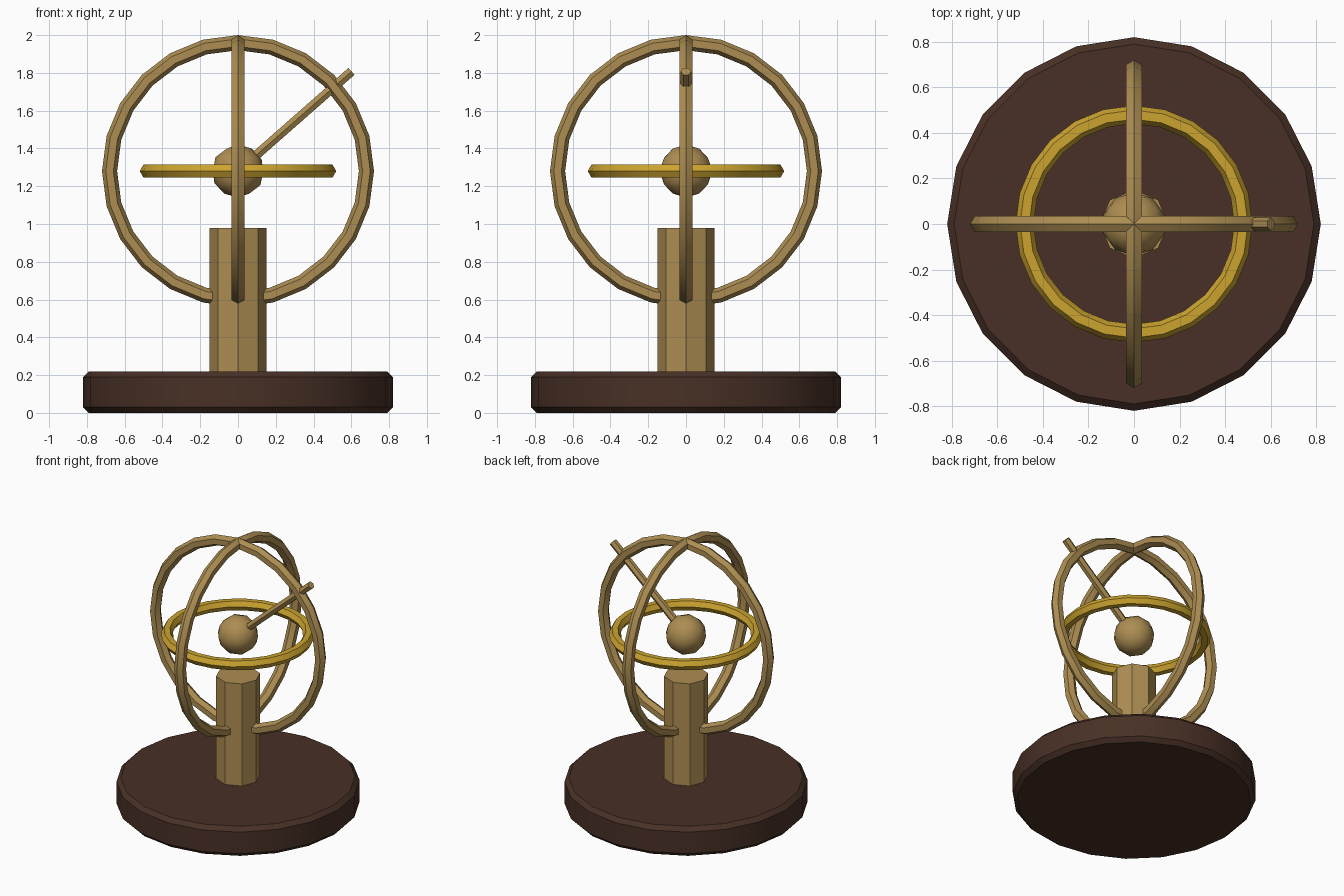
import bpy
import math

if "Cube" in bpy.data.objects:
    bpy.data.objects.remove(bpy.data.objects["Cube"])

CENTRE_Z = 1.28
HALF_PI = math.pi / 2


def material(name, rgb):
    mat = bpy.data.materials.new(name)
    mat.diffuse_color = (*rgb, 1)
    mat.use_nodes = True
    mat.node_tree.nodes["Principled BSDF"].inputs["Base Color"].default_value = mat.diffuse_color
    return mat


wood = material("dark_wood", (0.065, 0.030, 0.019))
brass = material("brass", (0.42, 0.27, 0.085))
gold = material("gold", (0.60, 0.37, 0.028))


def finish(name, mat):
    obj = bpy.context.object
    obj.name = name
    obj.data.materials.append(mat)
    bpy.ops.object.shade_smooth_by_angle(angle=math.radians(30))
    return obj


def cylinder(name, mat, sides, radius, depth, location, rotation=(0, 0, 0)):
    bpy.ops.mesh.primitive_cylinder_add(vertices=sides, radius=radius, depth=depth,
                                        location=location, rotation=rotation)
    return finish(name, mat)


def ring(name, mat, radius, rotation=(0, 0, 0)):
    bpy.ops.mesh.primitive_torus_add(major_segments=24, minor_segments=6,
                                     major_radius=radius, minor_radius=0.04,
                                     location=(0, 0, CENTRE_Z), rotation=rotation)
    return finish(name, mat)


# Round wooden base with chamfered rims
base = cylinder("base", wood, 20, 0.82, 0.22, (0, 0, 0.11))
bevel = base.modifiers.new("chamfer", "BEVEL")
bevel.width = 0.03
bevel.segments = 1
bevel.limit_method = "ANGLE"
bevel.angle_limit = math.radians(40)

# Octagonal post
cylinder("post", brass, 8, 0.15, 0.78, (0, 0, 0.59))

# Two crossed upright rings and the level inner ring
ring("upright_ring_front", brass, 0.68, (HALF_PI, 0, 0))
ring("upright_ring_side", brass, 0.68, (0, HALF_PI, 0))
ring("level_ring", gold, 0.48)

# Central globe
bpy.ops.mesh.primitive_ico_sphere_add(subdivisions=2, radius=0.14, location=(0, 0, CENTRE_Z))
finish("globe", brass)

# Slanted pointer rod running out from the globe
tilt, length = 0.85, 0.80
cylinder("pointer_rod", brass, 6, 0.028, length,
         (math.sin(tilt) * length / 2, 0, CENTRE_Z + math.cos(tilt) * length / 2),
         (0, tilt, 0))
